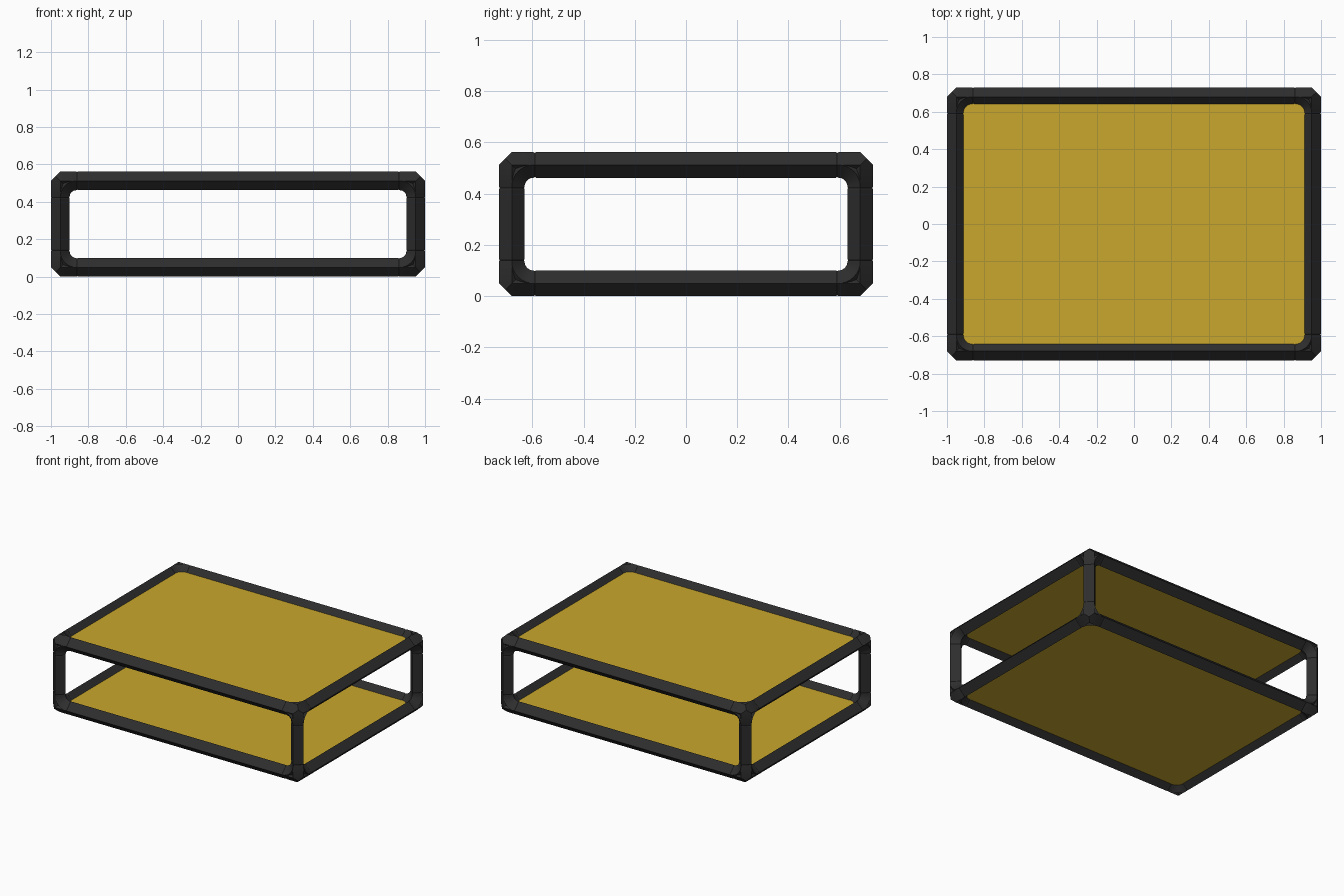
import bpy, bmesh
from math import sin, cos, pi
from itertools import product
from mathutils import Vector

old = bpy.data.objects.get("Cube")
if old:
    bpy.data.objects.remove(old, do_unlink=True)

R = 0.05                            # half width of the diamond bar
REACH = 0.09                        # corner arm length
BEND = 0.085                        # fillet radius along the bar centre
HALF = Vector((0.95, 0.68, 0.231))  # bar centre lines from the middle
MID = Vector((0, 0, 0.281))


def material(name, color, rough):
    m = bpy.data.materials.new(name)
    m.use_nodes = True
    m.diffuse_color = (*color, 1)
    bsdf = m.node_tree.nodes["Principled BSDF"]
    bsdf.inputs["Base Color"].default_value = (*color, 1)
    bsdf.inputs["Roughness"].default_value = rough
    return m


black = material("charcoal black", (0.027, 0.027, 0.027), 0.6)
yellow = material("mustard yellow", (0.59, 0.39, 0.026), 0.6)


def finish(name, bm, mat, smooth=False):
    bmesh.ops.recalc_face_normals(bm, faces=bm.faces)
    me = bpy.data.meshes.new(name)
    bm.to_mesh(me)
    bm.free()
    me.materials.append(mat)
    ob = bpy.data.objects.new(name, me)
    bpy.context.collection.objects.link(ob)
    if smooth:
        bpy.ops.object.select_all(action='DESELECT')
        ob.select_set(True)
        bpy.context.view_layer.objects.active = ob
        bpy.ops.object.shade_smooth_by_angle(angle=pi / 6)
    return ob


def unit(axis):
    return Vector([1.0 if i == axis else 0.0 for i in range(3)])


def diamond(axis, at, size=R):
    """Four corners of a diamond section square to an axis."""
    u, v = unit((axis + 1) % 3), unit((axis + 2) % 3)
    c = unit(axis) * at
    return [c + u * size, c + v * size, c - u * size, c - v * size]


def hull(bm, points):
    verts = [bm.verts.new(p) for p in points]
    res = bmesh.ops.convex_hull(bm, input=verts)
    junk = {g for g in res["geom_interior"] + res["geom_unused"]
            if isinstance(g, bmesh.types.BMVert)}
    bmesh.ops.delete(bm, geom=list(junk), context='VERTS')


def elbow(bm, a, b, steps=8):
    """Diamond section swept round the inside of a corner."""
    ua, ub, uc = unit(a), unit(b), unit(3 - a - b)
    rings = []
    for i in range(steps + 1):
        t = pi / 2 * i / steps
        out = ua * cos(t) + ub * sin(t)
        p = out * BEND - (ua + ub) * BEND
        rings.append([bm.verts.new(p + d * R) for d in (out, uc, -out, -uc)])
    for r, s in zip(rings, rings[1:]):
        for k in range(4):
            j = (k + 1) % 4
            bm.faces.new((r[k], r[j], s[j], s[k]))
    bm.faces.new(rings[0])
    bm.faces.new(rings[-1])


# Corner connectors: three mitred arms joined by filleted elbows
for signs in product((-1, 1), repeat=3):
    bm = bmesh.new()
    for axis in range(3):
        hull(bm, diamond(axis, 0) + diamond(axis, 0.005 - REACH)
             + diamond(axis, -REACH, R * 0.94) + [Vector((R / 2,) * 3)])
        elbow(bm, axis, (axis + 1) % 3)
    bmesh.ops.dissolve_limit(bm, angle_limit=0.01, verts=bm.verts, edges=bm.edges)
    for v in bm.verts:
        v.co = Vector([s * (h + c) for s, h, c in zip(signs, HALF, v.co)]) + MID
    name = "_".join(("bottom" if signs[2] < 0 else "top",
                     "front" if signs[1] < 0 else "back",
                     "right" if signs[0] < 0 else "left", "corner"))
    finish(name, bm, black, smooth=True)

# Straight bars between the corners, with slightly eased ends
for axis, label in enumerate(("long_rail", "side_rail", "post")):
    end = HALF[axis] - REACH
    for n, (p, q) in enumerate(product((-1, 1), repeat=2)):
        bm = bmesh.new()
        hull(bm, diamond(axis, -end, R * 0.94) + diamond(axis, 0.005 - end)
             + diamond(axis, end - 0.005) + diamond(axis, end, R * 0.94))
        bmesh.ops.dissolve_limit(bm, angle_limit=0.01, verts=bm.verts, edges=bm.edges)
        i, j = (axis + 1) % 3, (axis + 2) % 3
        shift = MID + unit(i) * p * HALF[i] + unit(j) * q * HALF[j]
        bmesh.ops.translate(bm, verts=bm.verts, vec=shift)
        finish(f"{label}_{n + 1}", bm, black)

# Top and bottom panels held between the rails
for side, name in ((-1, "bottom_panel"), (1, "top_panel")):
    bm = bmesh.new()
    bmesh.ops.create_cube(bm, size=2)
    bmesh.ops.scale(bm, verts=bm.verts, vec=(HALF.x - 0.01, HALF.y - 0.01, 0.012))
    bmesh.ops.translate(bm, verts=bm.verts, vec=MID + unit(2) * side * HALF.z)
    finish(name, bm, yellow)
